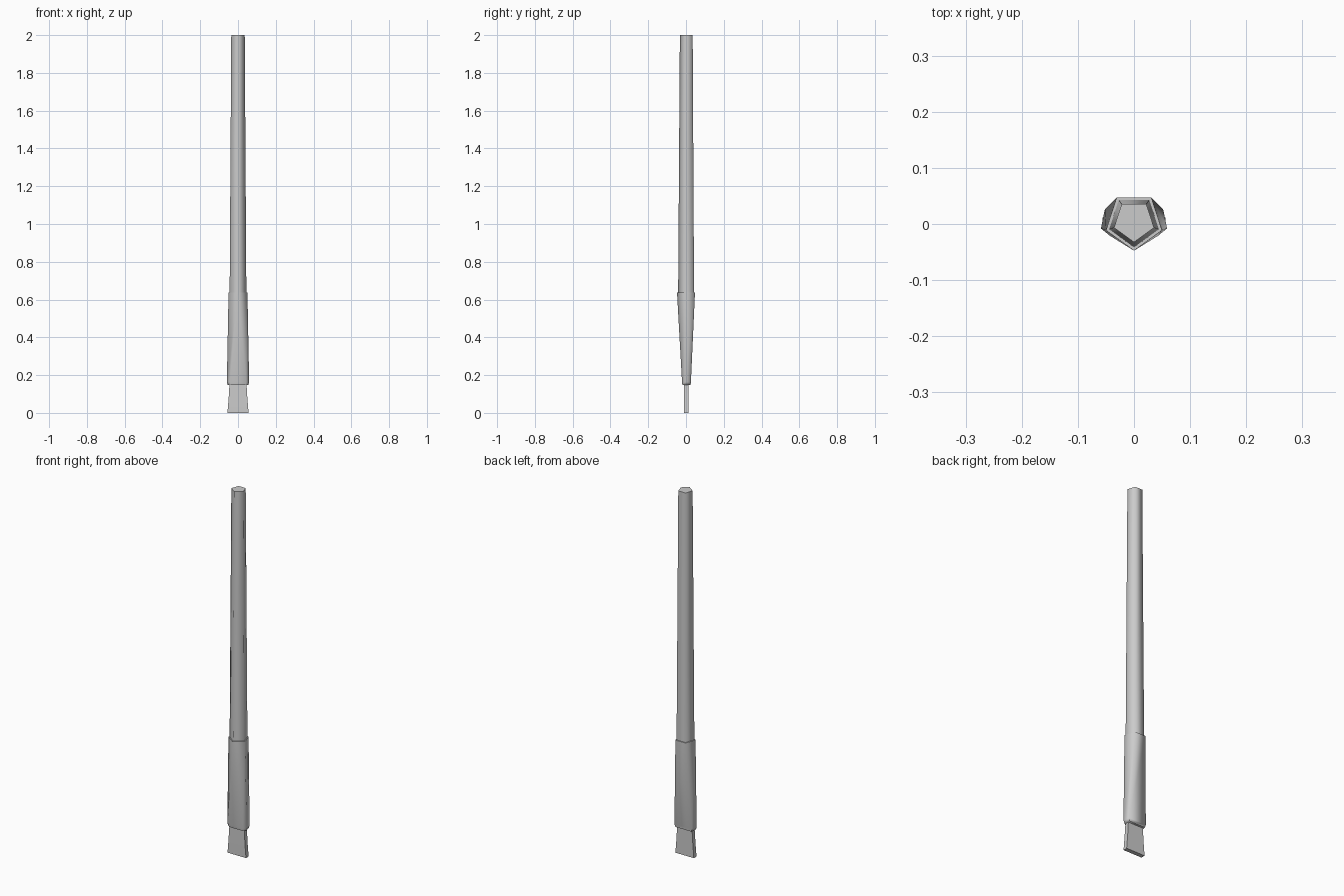
import bpy, bmesh, math

if "Cube" in bpy.data.objects:
    bpy.data.objects.remove(bpy.data.objects["Cube"])

CY = 0.005  # pentagon centre, so the overall depth is centred on y = 0


def pentagon(r, z):
    """Six points: the front corner is doubled so it can widen into an edge."""
    pts = []
    for a in (-90, -18, 54, 126, 198, 270):
        t = math.radians(a)
        pts.append((r * math.cos(t), CY + r * math.sin(t), z))
    return pts


def mirrored_ring(half, z, s=1.0):
    """Ring from right-hand points (front to back), mirrored in x."""
    right = [(x * s, 0.003 + (y - 0.003) * s, z) for x, y in half]
    return right + [(-x, y, z) for x, y, z in reversed(right)]


def loft(name, rings, smooth_angle):
    bm = bmesh.new()
    loops = [[bm.verts.new(p) for p in ring] for ring in rings]
    n = len(loops[0])
    for a, b in zip(loops, loops[1:]):
        for i in range(n):
            j = (i + 1) % n
            bm.faces.new((a[i], a[j], b[j], b[i]))
    bm.faces.new(loops[0])
    bm.faces.new(loops[-1])
    bmesh.ops.remove_doubles(bm, verts=bm.verts, dist=1e-5)
    bmesh.ops.recalc_face_normals(bm, faces=bm.faces)
    mesh = bpy.data.meshes.new(name)
    bm.to_mesh(mesh)
    bm.free()
    obj = bpy.data.objects.new(name, mesh)
    bpy.context.collection.objects.link(obj)
    bpy.ops.object.select_all(action='DESELECT')
    obj.select_set(True)
    bpy.context.view_layer.objects.active = obj
    bpy.ops.object.shade_smooth_by_angle(angle=math.radians(smooth_angle))
    return obj


# tapered five-sided handle
loft("handle", [pentagon(0.0465, 0.60), pentagon(0.0465, 0.635),
                pentagon(0.0375, 2.0)], 75)

# ferrule: pentagon at the top, flattened with a rounded lip at the bottom
flat = [(0.043, -0.021), (0.059, -0.008), (0.052, 0.026)]
ferrule = loft("ferrule", [mirrored_ring(flat, 0.148, 0.92),
                           mirrored_ring(flat, 0.163),
                           # right half front-to-back, then left half back-to-front
                           pentagon(0.0525, 0.637)], 75)

# flat bristle block, flaring toward the tip
tip = [(0.056, -0.011), (0.056, 0.012)]
root = [(0.044, -0.010), (0.044, 0.012)]
mid = [(0.050, -0.011), (0.050, 0.012)]
loft("bristles", [mirrored_ring(tip, 0.0), mirrored_ring(mid, 0.07),
                  mirrored_ring(root, 0.17)], 30)
